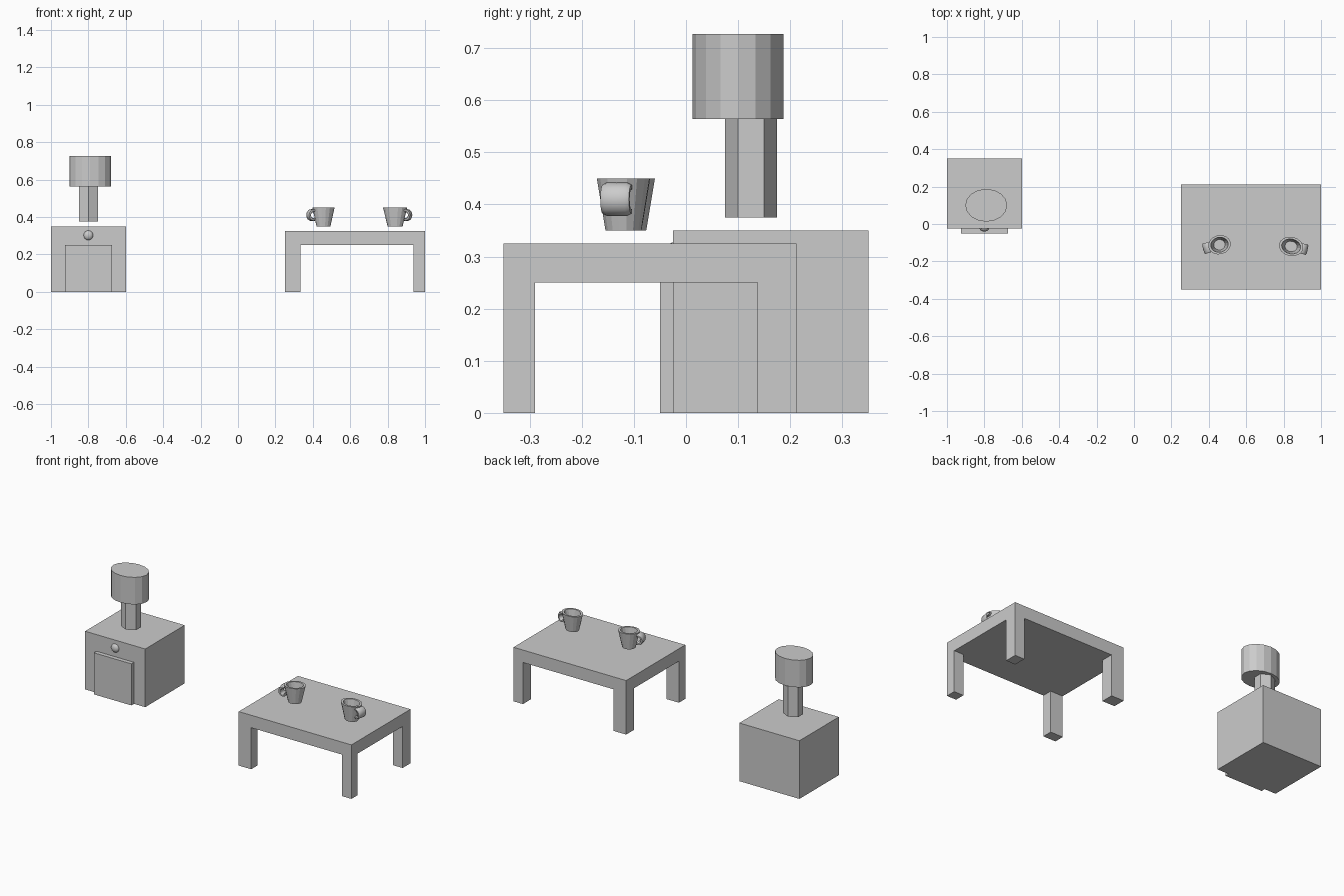
import bpy, bmesh
from math import cos, sin, pi
from mathutils import Matrix

if "Cube" in bpy.data.objects:
    bpy.data.objects.remove(bpy.data.objects["Cube"])


def finish(bm, name, smooth=None):
    bmesh.ops.recalc_face_normals(bm, faces=bm.faces)
    me = bpy.data.meshes.new(name)
    bm.to_mesh(me)
    bm.free()
    ob = bpy.data.objects.new(name, me)
    bpy.context.collection.objects.link(ob)
    if smooth:
        bpy.ops.object.select_all(action='DESELECT')
        ob.select_set(True)
        bpy.context.view_layer.objects.active = ob
        bpy.ops.object.shade_smooth_by_angle(angle=smooth)
    return ob


def box(name, x0, x1, y0, y1, z0, z1):
    bm = bmesh.new()
    m = (Matrix.Translation(((x0 + x1) / 2, (y0 + y1) / 2, (z0 + z1) / 2))
         @ Matrix.Diagonal((x1 - x0, y1 - y0, z1 - z0, 1)))
    bmesh.ops.create_cube(bm, size=1, matrix=m)
    return finish(bm, name)


def stack(name, profile, n, phase=0.0):
    """Loft elliptical rings (rx, ry, z), capped at both ends."""
    bm = bmesh.new()
    rings = [[bm.verts.new((rx * cos(phase + 2 * pi * i / n), ry * sin(phase + 2 * pi * i / n), z))
              for i in range(n)] for rx, ry, z in profile]
    for a, b in zip(rings, rings[1:]):
        for i in range(n):
            j = (i + 1) % n
            bm.faces.new((a[i], a[j], b[j], b[i]))
    bm.faces.new(rings[0])
    bm.faces.new(rings[-1])
    return finish(bm, name)


def handle(name):
    """Wide ribbon swept along a half loop, bulging towards +x."""
    bm = bmesh.new()
    section = [(-.004, -.028), (.004, -.028), (.008, -.02), (.008, .02),
               (.004, .028), (-.004, .028), (-.008, .02), (-.008, -.02)]
    rings = []
    for k in range(11):
        a = -0.6 * pi + 1.2 * pi * k / 10
        rings.append([bm.verts.new((.061 + (.021 + t) * cos(a), w, .06 + (.024 + t) * sin(a)))
                      for t, w in section])
    for a, b in zip(rings, rings[1:]):
        for i in range(8):
            j = (i + 1) % 8
            bm.faces.new((a[i], a[j], b[j], b[i]))
    bm.faces.new(rings[0])
    bm.faces.new(rings[-1])
    return finish(bm, name, 0.6)


# Bedside cabinet with door and knob
box("cabinet", -1, -.6, -.025, .35, 0, .35)
box("cabinet_door", -.925, -.675, -.05, -.025, 0, .25)
bm = bmesh.new()
bmesh.ops.create_uvsphere(bm, u_segments=16, v_segments=8, radius=.026,
                          matrix=Matrix.Translation((-.8, -.023, .302)) @ Matrix.Diagonal((1, .65, 1, 1)))
finish(bm, "door_knob", 0.8)

# Lamp: hexagonal stem and round shade
stack("lamp_stem", [(.058, .05, .375), (.058, .05, .565)], 6, pi / 2).location = (-.8, .125, 0)
stack("lamp_shade", [(.112, .0875, .564), (.112, .0875, .727)], 16).location = (-.79, .1, 0)

# Table top and four legs
box("table_top", .25, 1, -.35, .212, .25, .325)
for side, x0, x1 in (("left", .25, .333), ("right", .937, 1)):
    for end, y0, y1 in (("front", -.35, -.29), ("back", .137, .212)):
        box(f"{end}_{side}_leg", x0, x1, y0, y1, 0, .25)

# Two open cups, handles facing outward
for side, x, y, rx, turn in (("left", .457, -.111, .061, pi + .25), ("right", .84, -.12, .066, -.2)):
    ry = .051
    cup = stack(f"{side}_cup", [(rx * .62, ry * .68, 0), (rx, ry, .1), (rx * .78, ry * .78, .1),
                                (rx * .5, ry * .55, .012)], 16)
    for part in (cup, handle(f"{side}_cup_handle")):
        part.location = (x, y, .35)
        part.rotation_euler.z = turn
